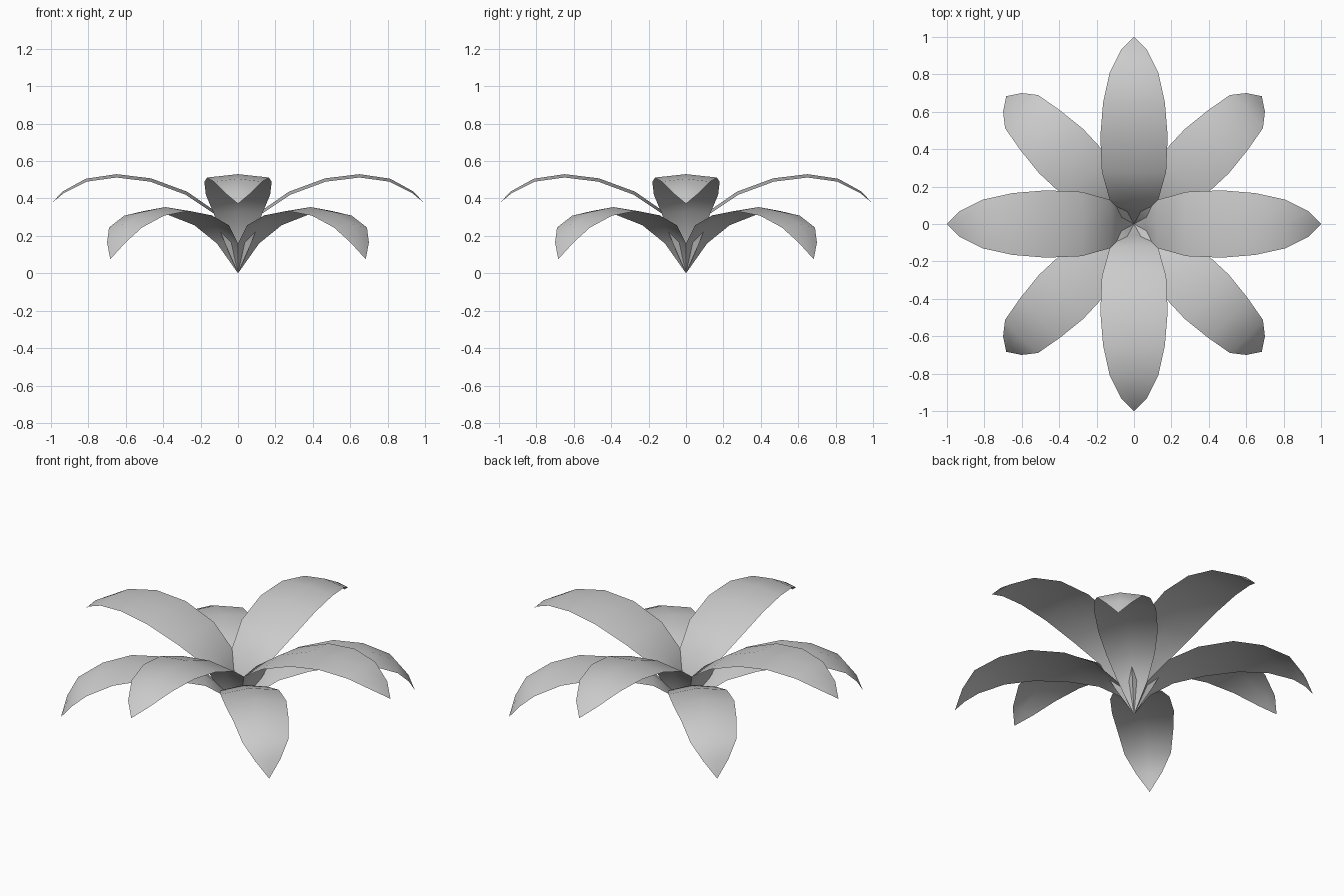
import bpy
from math import sin, cos, pi

cube = bpy.data.objects.get("Cube")
if cube:
    bpy.data.objects.remove(cube)

petal_grey = bpy.data.materials.new("petal_grey")
petal_grey.use_nodes = True
COLOUR = (0.6, 0.6, 0.6, 1)
petal_grey.diffuse_color = COLOUR
petal_grey.node_tree.nodes["Principled BSDF"].inputs["Base Color"].default_value = COLOUR

# Petal stations from base to tip: radius, edge height, half width, ridge rise
UPPER = [(0, 0, 0, 0), (.07, .16, .07, .01), (.13, .32, .13, .015), (.28, .42, .172, .018),
         (.47, .49, .18, .018), (.65, .512, .165, .018), (.81, .49, .13, .016),
         (.93, .43, .07, .01), (1, .372, 0, 0)]
LOWER = [(0, 0, 0, 0), (.08, .16, .08, .012), (.2, .257, .13, .02), (.36, .31, .16, .022),
         (.55, .332, .167, .022), (.71, .308, .15, .022), (.85, .245, .125, .02),
         (.92, .165, .07, .012), (.966, .075, 0, 0)]


def petal(name, stations, angle):
    """Leaf-shaped sheet with a raised middle ridge, turned about the z axis."""
    verts, rows = [], []
    last = len(stations) - 1
    for i, (r, z, w, rise) in enumerate(stations):
        # the ridge rises square to the petal's arc
        a, b = stations[max(i - 1, 0)], stations[min(i + 1, last)]
        dr, dz = b[0] - a[0], b[1] - a[1]
        n = (dr * dr + dz * dz) ** 0.5
        ridge = (r - rise * dz / n, 0, z + rise * dr / n)
        points = [(r, -w, z), ridge, (r, w, z)] if w else [ridge]
        start = len(verts)
        rows.append([start, start + 1, start + 2] if w else [start] * 3)
        verts += [(x * cos(angle) - y * sin(angle), x * sin(angle) + y * cos(angle), h)
                  for x, y, h in points]
    faces = []
    for lo, hi in zip(rows, rows[1:]):
        for k in (0, 1):
            loop = [lo[k], hi[k], hi[k + 1], lo[k + 1]]
            faces.append(list(dict.fromkeys(loop)))  # drops doubles at the ends
    mesh = bpy.data.meshes.new(name)
    mesh.from_pydata(verts, [], faces)
    mesh.materials.append(petal_grey)
    mesh.shade_smooth()
    bpy.context.collection.objects.link(bpy.data.objects.new(name, mesh))


# Upper ring on the axes, lower ring on the diagonals
for side, angle in zip(("left", "back", "right", "front"), (0, pi / 2, pi, -pi / 2)):
    petal("upper_petal_" + side, UPPER, angle)
for side, angle in zip(("back_left", "back_right", "front_right", "front_left"),
                       (pi / 4, 3 * pi / 4, -3 * pi / 4, -pi / 4)):
    petal("lower_petal_" + side, LOWER, angle)
